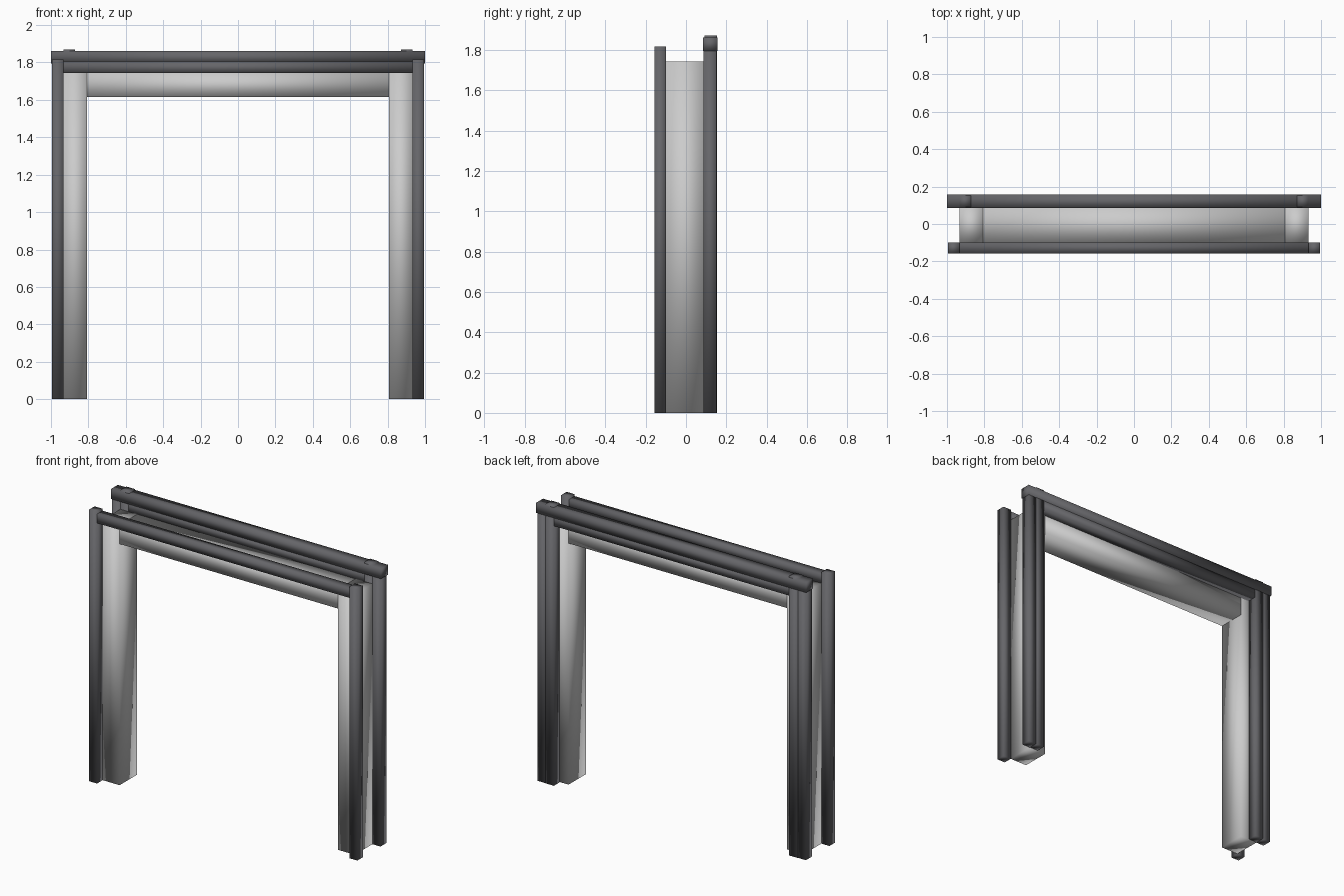
import bpy

if "Cube" in bpy.data.objects:
    bpy.data.objects.remove(bpy.data.objects["Cube"])

dark = bpy.data.materials.new("dark_grey")
dark.diffuse_color = (0.13, 0.13, 0.14, 1)
dark.use_nodes = True
dark.node_tree.nodes["Principled BSDF"].inputs["Base Color"].default_value = dark.diffuse_color


def box(name, x, y, z, mat=None):
    """Smooth-shaded box spanning the given (min, max) ranges."""
    spans = (x, y, z)
    bpy.ops.mesh.primitive_cube_add(size=1, location=[(a + b) / 2 for a, b in spans])
    ob = bpy.context.object
    ob.name = name
    ob.scale = [b - a for a, b in spans]
    bpy.ops.object.transform_apply(location=False, rotation=False, scale=True)
    bpy.ops.object.shade_smooth()
    if mat:
        ob.data.materials.append(mat)
    return ob


def pair(name, x, y, z, mat=None):
    """One box on each side of x = 0."""
    box(name + "_right", x, y, z, mat)
    box(name + "_left", (-x[1], -x[0]), y, z, mat)


FRONT = (-0.157, -0.098)
BACK = (0.088, 0.151)
CORE = (-0.098, 0.088)

# Light inner frame
pair("jamb", (0.808, 0.934), CORE, (0, 1.743))
box("lintel", (-0.808, 0.808), CORE, (1.615, 1.743))

# Front dark trim
pair("front_post", (0.934, 0.994), FRONT, (0, 1.817))
box("front_beam", (-0.934, 0.934), FRONT, (1.743, 1.804), dark).data
# Back dark trim: doubled posts, lower rail and top beam
pair("back_outer_post", (0.934, 0.994), BACK, (0, 1.797), dark)
pair("back_inner_post", (0.871, 0.934), (0.092, 0.153), (0, 1.87), dark)
box("back_lower_rail", (-0.871, 0.871), BACK, (1.738, 1.795), dark)
box("back_top_beam", (-1, 1), (0.085, 0.157), (1.795, 1.862), dark)

# Front posts share the dark finish
for side in ("left", "right"):
    bpy.data.objects["front_post_" + side].data.materials.append(dark)
